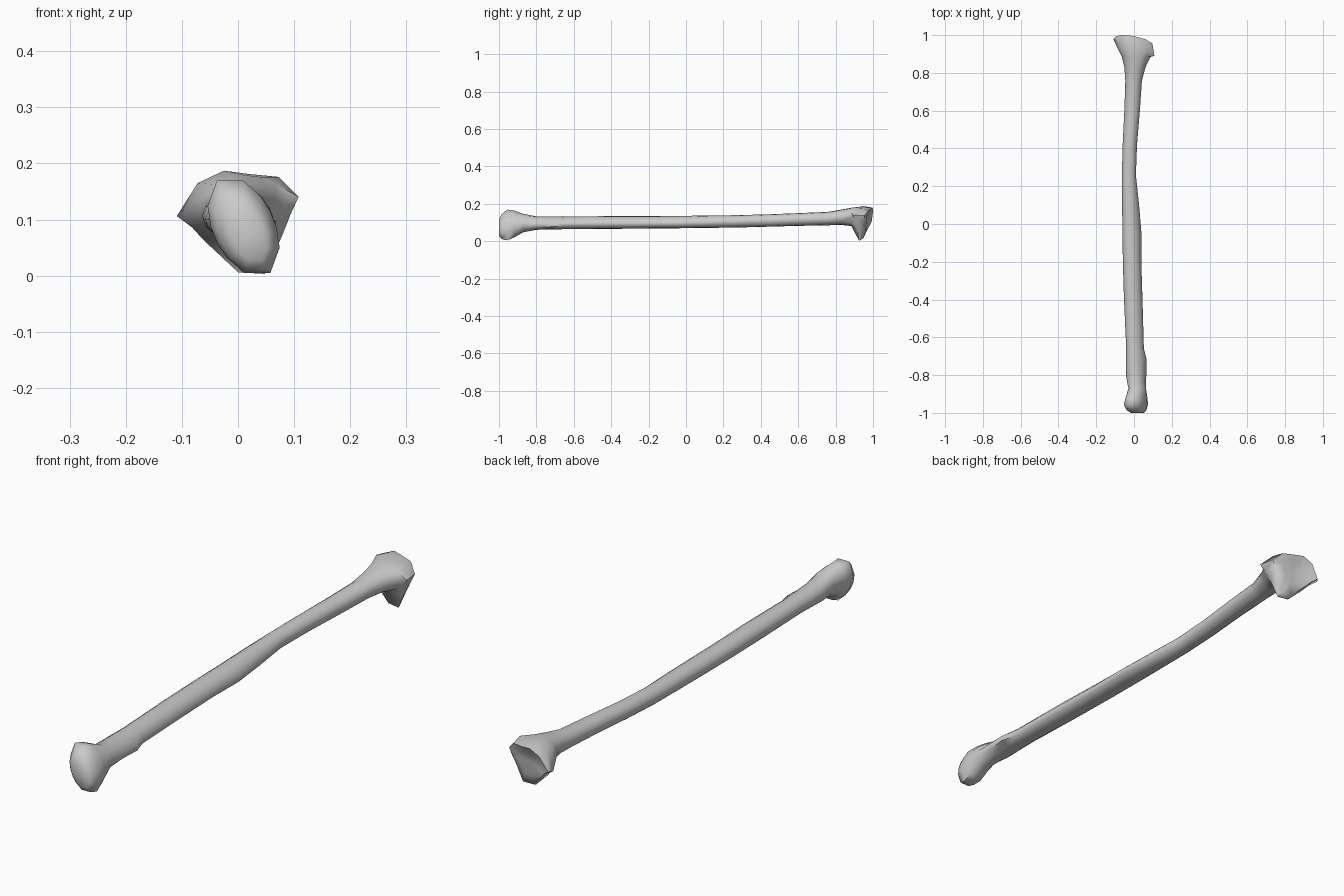
import bpy, bmesh
from math import cos, sin, radians, tau, sqrt
from mathutils import Vector

N = 12


def section(y, cx, cz, a, b, rot=0, ridge=0):
    """Ellipse sampled at fixed directions; ridge pulls out the +x crest."""
    pts = []
    for i in range(N):
        t = tau * i / N
        u = t - radians(rot)
        r = a * b / sqrt((b * cos(u)) ** 2 + (a * sin(u)) ** 2)
        pts.append(Vector((cx + r * cos(t), y, cz + r * sin(t))))
    pts[0].x += ridge * 0.8
    pts[11].x += ridge * 1.15
    pts[10].x += ridge * 0.4
    return pts


# Narrow end, neck, bump and gently bowed shaft: y, centre x/z, radii, tilt, crest
sections = [
    (-1.0, 0.018, 0.072, 0.050, 0.030, 115, 0),
    (-0.985, 0.013, 0.078, 0.077, 0.046, 115, 0),
    (-0.955, 0.010, 0.087, 0.096, 0.055, 115, 0),
    (-0.92, 0.013, 0.092, 0.082, 0.051, 115, 0),
    (-0.87, 0.017, 0.097, 0.050, 0.046, 115, 0),
    (-0.80, 0.005, 0.097, 0.048, 0.036, 0, 0.015),
    (-0.72, 0.002, 0.098, 0.044, 0.035, 0, 0.026),
    (-0.66, 0.000, 0.098, 0.041, 0.034, 0, 0.014),
    (-0.40, -0.008, 0.100, 0.045, 0.034, 0, 0.010),
    (-0.20, -0.015, 0.101, 0.044, 0.033, 0, 0.012),
    (-0.05, -0.018, 0.102, 0.043, 0.033, 0, 0.018),
    (0.10, -0.022, 0.104, 0.041, 0.033, 0, 0.010),
    (0.26, -0.027, 0.106, 0.037, 0.033, 0, 0.0),
    (0.42, -0.022, 0.110, 0.038, 0.033, 0, 0),
    (0.60, -0.010, 0.116, 0.041, 0.034, 0, 0),
    (0.76, -0.002, 0.121, 0.044, 0.036, 0, 0),
    (0.83, 0.005, 0.128, 0.056, 0.041, 0, 0),
]
rings = [section(*s) for s in sections]

# Flared end: widest outline with its downward spur, then the rim
flare = [(0.094, 0.905, 0.11), (0.108, 0.89, 0.14), (0.072, 0.925, 0.176),
         (0.02, 0.945, 0.181), (-0.025, 0.95, 0.187), (-0.072, 0.96, 0.165),
         (-0.109, 0.977, 0.106), (-0.082, 0.955, 0.086), (-0.062, 0.945, 0.064),
         (0.0, 0.93, 0.006), (0.048, 0.925, 0.003), (0.079, 0.915, 0.072)]
rim_y = [0.955, 0.955, 0.976, 0.99, 0.998, 1.0, 0.993, 0.985, 0.973, 0.949, 0.946, 0.948]
flare = [Vector(p) for p in flare]
base = section(0.885, 0.012, 0.130, 0.076, 0.049)
rings.append(base)
rings.append(flare)
mid = Vector((0.0, 0, 0.11))


def inset(ring, k, ys):
    return [Vector((mid.x + (p.x - mid.x) * k, y, mid.z + (p.z - mid.z) * k))
            for p, y in zip(ring, ys)]


rings.append(inset(flare, 0.9, rim_y))
# Hollowed joint face
rings.append(inset(flare, 0.5, [y * 0.3 + 0.97 * 0.7 for y in rim_y]))

bm = bmesh.new()
loops = [[bm.verts.new(p) for p in r] for r in rings]
for lo, hi in zip(loops, loops[1:]):
    for i in range(N):
        j = (i + 1) % N
        bm.faces.new((lo[i], lo[j], hi[j], hi[i]))
for loop, centre in ((loops[0], (0.018, -1.0, 0.072)), (loops[-1], (0.0, 0.962, 0.11))):
    c = bm.verts.new(centre)
    for i in range(N):
        bm.faces.new((loop[i], loop[(i + 1) % N], c))
bmesh.ops.recalc_face_normals(bm, faces=bm.faces)

mesh = bpy.data.meshes.new("long_bone")
bm.to_mesh(mesh)
bm.free()
bone = bpy.data.objects.new("long_bone", mesh)
bpy.context.collection.objects.link(bone)
bpy.context.view_layer.objects.active = bone
bone.select_set(True)
bpy.ops.object.shade_smooth_by_angle(angle=radians(60))
